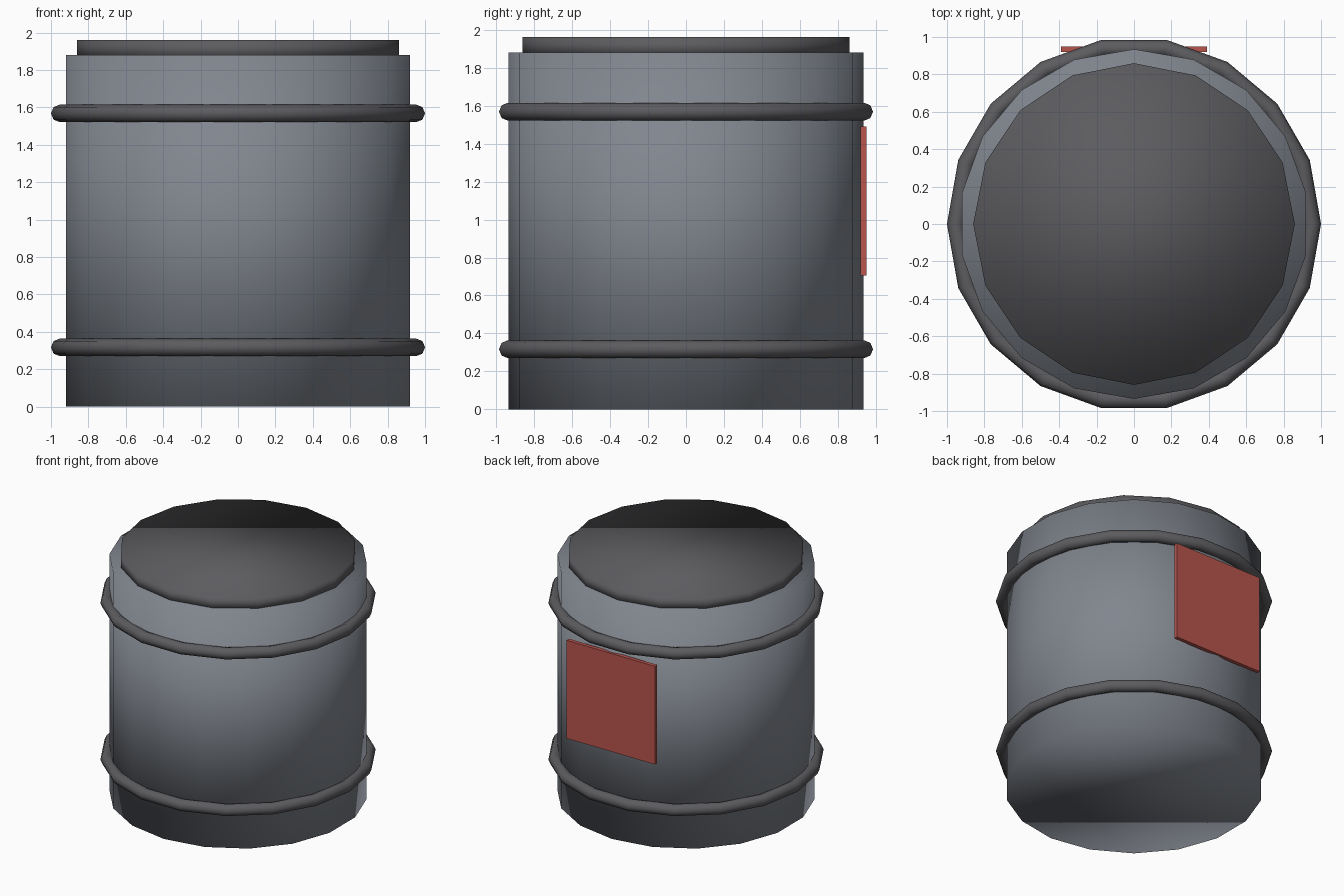
import bpy

if "Cube" in bpy.data.objects:
    bpy.data.objects.remove(bpy.data.objects["Cube"])


def material(name, rgb):
    mat = bpy.data.materials.new(name)
    mat.diffuse_color = (*rgb, 1)
    mat.use_nodes = True
    mat.node_tree.nodes["Principled BSDF"].inputs["Base Color"].default_value = mat.diffuse_color
    return mat


STEEL = material("steel", (0.22, 0.24, 0.275))
DARK = material("dark_metal", (0.107, 0.105, 0.114))
RED = material("red_label", (0.48, 0.09, 0.075))


def finish(name, mat, smooth=True):
    obj = bpy.context.object
    obj.name = name
    obj.data.materials.append(mat)
    if smooth:
        bpy.ops.object.shade_smooth()
    return obj


def cylinder(name, sides, radius, z0, z1, mat):
    bpy.ops.mesh.primitive_cylinder_add(vertices=sides, radius=radius, depth=z1 - z0,
                                        location=(0, 0, (z0 + z1) / 2))
    return finish(name, mat)


# Drum body and its smaller lid
cylinder("drum_body", 18, 0.935, 0, 1.88, STEEL)
cylinder("lid", 16, 0.86, 1.86, 1.96, DARK)

# Reinforcing hoops
for name, z in (("lower_hoop", 0.317), ("upper_hoop", 1.568)):
    bpy.ops.mesh.primitive_torus_add(major_segments=18, minor_segments=8,
                                     major_radius=0.953, minor_radius=0.047,
                                     location=(0, 0, z))
    finish(name, DARK)

# Flat label on the back
bpy.ops.mesh.primitive_cube_add(size=1, location=(0, 0.935, 1.097))
label = finish("warning_label", RED, smooth=False)
label.scale = (0.78, 0.03, 0.784)
bpy.ops.object.transform_apply(location=False, rotation=False, scale=True)
